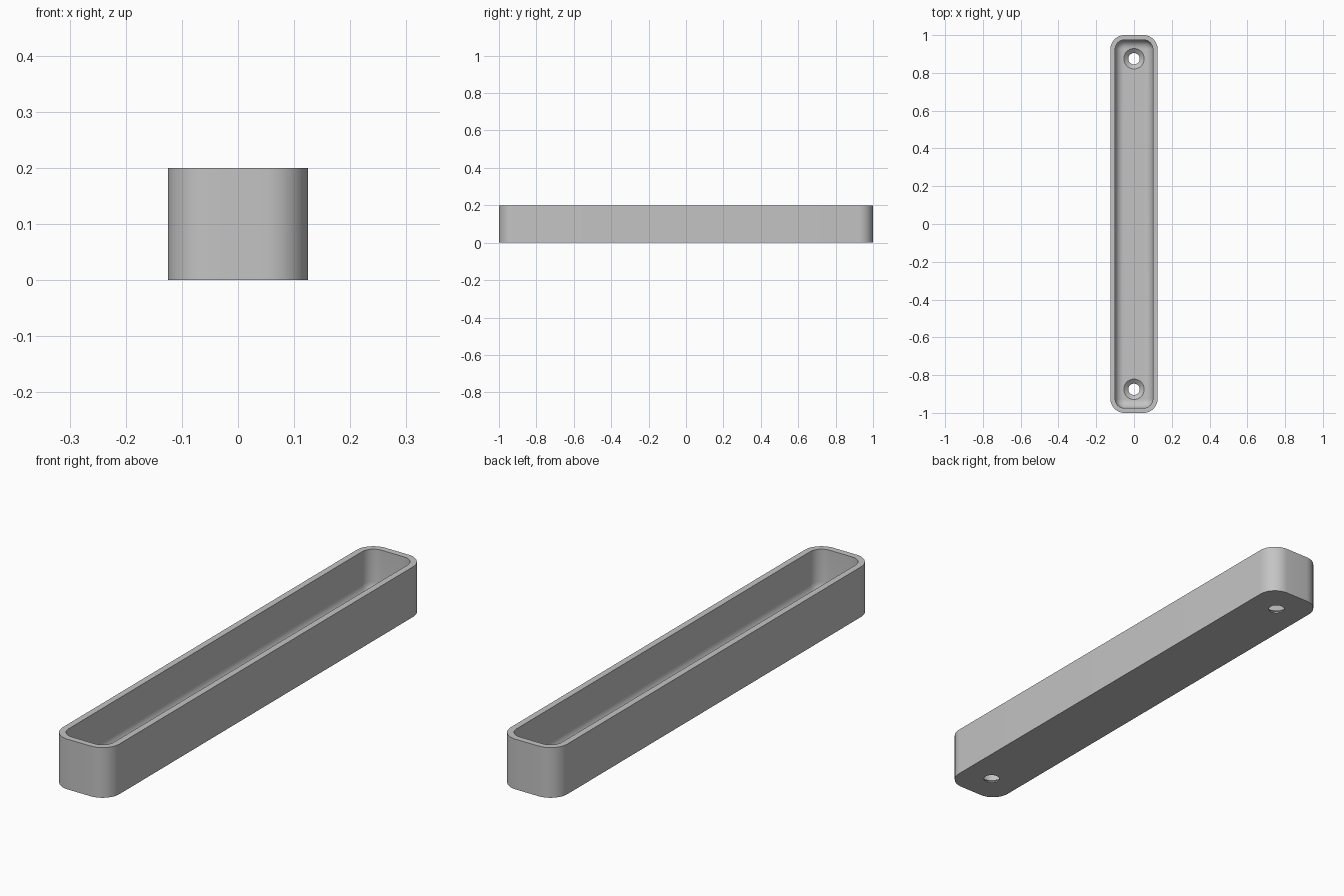
import bpy, bmesh, math

if "Cube" in bpy.data.objects:
    bpy.data.objects.remove(bpy.data.objects["Cube"])

HALF_X, HALF_Y, HEIGHT = 0.125, 1.0, 0.2
CORNER, WALL, FLOOR, FILLET = 0.075, 0.025, 0.025, 0.045
HOLE_Y, HOLE_R, SINK_R = 0.875, 0.03, 0.06
CORNER_STEPS, FILLET_STEPS = 12, 8

grey = bpy.data.materials.new("plain grey")
grey.use_nodes = True
colour = (0.55, 0.55, 0.55, 1)
grey.diffuse_color = colour
grey.node_tree.nodes["Principled BSDF"].inputs["Base Color"].default_value = colour


def make_object(name, bm):
    bmesh.ops.recalc_face_normals(bm, faces=bm.faces)
    mesh = bpy.data.meshes.new(name)
    bm.to_mesh(mesh)
    bm.free()
    mesh.materials.append(grey)
    obj = bpy.data.objects.new(name, mesh)
    bpy.context.collection.objects.link(obj)
    return obj


def skin(bm, rings):
    """Join matching rings of points into a closed solid."""
    loops = [[bm.verts.new(p) for p in ring] for ring in rings]
    for a, b in zip(loops, loops[1:]):
        for i in range(len(a)):
            j = (i + 1) % len(a)
            bm.faces.new((a[i], a[j], b[j], b[i]))
    bm.faces.new(loops[0])
    bm.faces.new(loops[-1])


def rounded_ring(inset, z):
    r = CORNER - inset
    cx, cy = HALF_X - CORNER, HALF_Y - CORNER
    points = []
    for quarter, (sx, sy) in enumerate([(1, 1), (-1, 1), (-1, -1), (1, -1)]):
        for i in range(CORNER_STEPS + 1):
            a = math.pi / 2 * (quarter + i / CORNER_STEPS)
            points.append((sx * cx + r * math.cos(a), sy * cy + r * math.sin(a), z))
    return points


def round_ring(y, r, z, n=48):
    return [(r * math.cos(math.tau * i / n), y + r * math.sin(math.tau * i / n), z)
            for i in range(n)]


# Tray: outer wall, flat rim, inner wall and a rounded edge down to the floor
rings = [rounded_ring(0, 0), rounded_ring(0, HEIGHT), rounded_ring(WALL, HEIGHT)]
for i in range(FILLET_STEPS + 1):
    a = math.pi / 2 * i / FILLET_STEPS
    rings.append(rounded_ring(WALL + FILLET * (1 - math.cos(a)),
                              FLOOR + FILLET * (1 - math.sin(a))))
bm = bmesh.new()
skin(bm, rings)
tray = make_object("tray", bm)

# Countersunk screw holes near both ends
bm = bmesh.new()
for y in (-HOLE_Y, HOLE_Y):
    skin(bm, [round_ring(y, HOLE_R, -0.05), round_ring(y, HOLE_R, 0.005),
              round_ring(y, SINK_R, FLOOR + 0.005), round_ring(y, SINK_R, 0.1)])
cutter = make_object("screw_hole_cutter", bm)
cutter.hide_render = True

cut = tray.modifiers.new("screw holes", 'BOOLEAN')
cut.operation = 'DIFFERENCE'
cut.solver = 'EXACT'
cut.object = cutter
bpy.ops.object.select_all(action='DESELECT')
tray.select_set(True)
bpy.context.view_layer.objects.active = tray
bpy.ops.object.modifier_apply(modifier=cut.name)
bpy.data.objects.remove(cutter)
bpy.ops.object.shade_smooth_by_angle(angle=math.radians(30))
